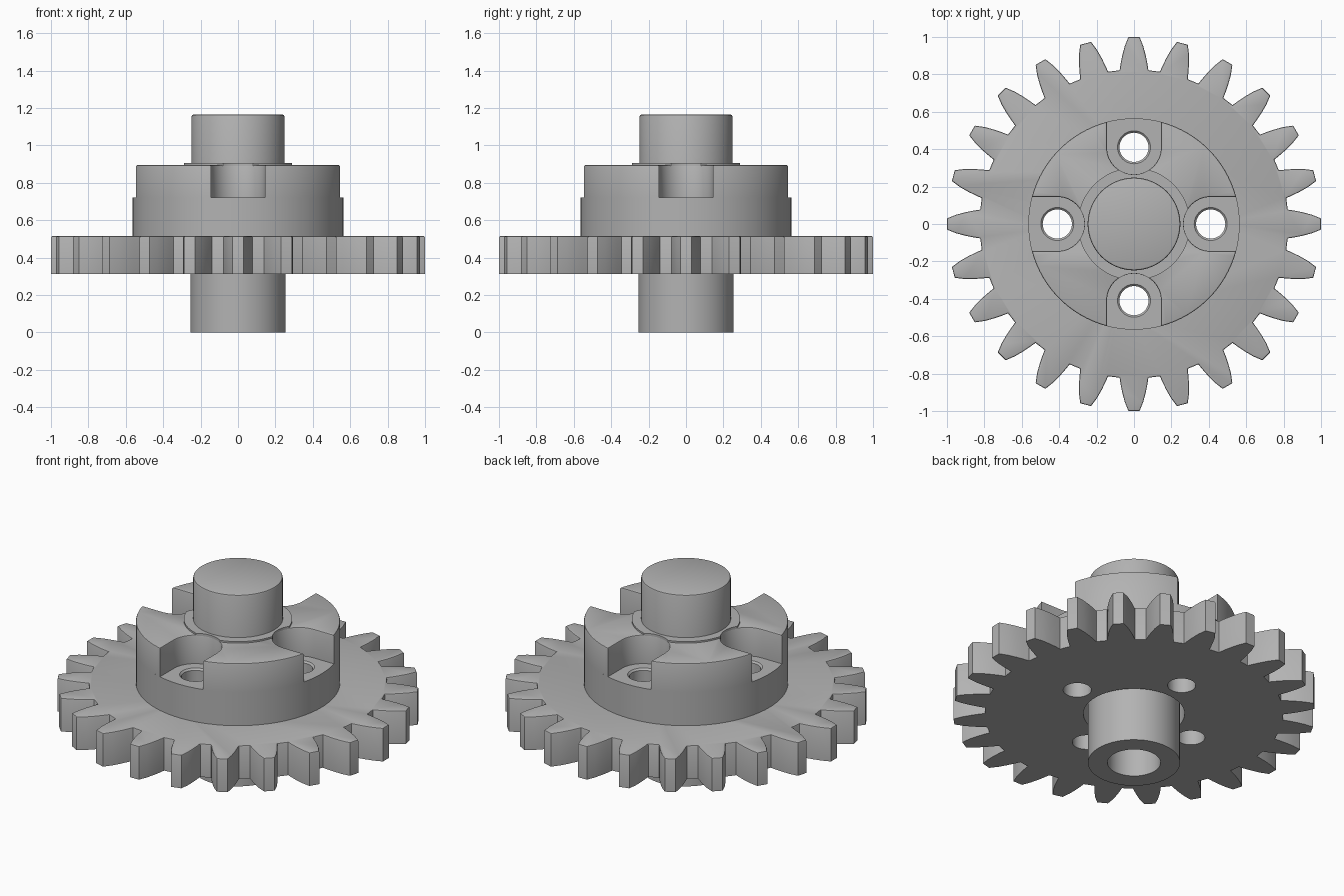
import bpy, bmesh, math
from mathutils import Vector

cube = bpy.data.objects.get("Cube")
if cube:
    bpy.data.objects.remove(cube)

grey = bpy.data.materials.new("plain grey")
grey.use_nodes = True
colour = (0.45, 0.45, 0.45, 1)
grey.diffuse_color = colour
grey.node_tree.nodes["Principled BSDF"].inputs["Base Color"].default_value = colour

SLOT_AT, SLOT_R = 0.41, 0.145


def finish(name, bm, cutter=None):
    bmesh.ops.recalc_face_normals(bm, faces=bm.faces)
    mesh = bpy.data.meshes.new(name)
    bm.to_mesh(mesh)
    bm.free()
    mesh.materials.append(grey)
    obj = bpy.data.objects.new(name, mesh)
    bpy.context.collection.objects.link(obj)
    bpy.context.view_layer.objects.active = obj
    bpy.ops.object.select_all(action="DESELECT")
    obj.select_set(True)
    if cutter:
        mod = obj.modifiers.new("holes", "BOOLEAN")
        mod.object = cutter
        mod.solver = "EXACT"
        bpy.ops.object.modifier_apply(modifier=mod.name)
    bpy.ops.object.shade_smooth_by_angle(angle=math.radians(28))
    return obj


def polar(r, a):
    return Vector((r * math.cos(a), r * math.sin(a), 0))


def prism(points, z0, z1, bevel=0.0):
    """Extrude a flat outline and round its top rim."""
    bm = bmesh.new()
    face = bm.faces.new([bm.verts.new((p.x, p.y, z0)) for p in points])
    grown = bmesh.ops.extrude_face_region(bm, geom=[face], use_keep_orig=True)["geom"]
    for v in grown:
        if isinstance(v, bmesh.types.BMVert):
            v.co.z = z1
    if bevel:
        rim = [e for e in bm.edges if all(v.co.z > z1 - 1e-5 for v in e.verts)]
        bmesh.ops.bevel(bm, geom=rim, offset=bevel, segments=2, profile=0.5, affect="EDGES")
    return bm


def lathe(bm, profile, centre=Vector(), steps=64):
    """Revolve a closed (radius, height) profile around a vertical axis."""
    verts = [bm.verts.new(centre + Vector((r, 0, z))) for r, z in profile]
    edges = [bm.edges.new(pair) for pair in zip(verts, verts[1:])]
    bmesh.ops.spin(bm, geom=verts + edges, cent=centre, axis=(0, 0, 1),
                   angle=math.tau, steps=steps, use_duplicate=False)
    bmesh.ops.remove_doubles(bm, verts=bm.verts, dist=1e-5)


def gear_outline(teeth=24):
    half = [(0.077, 0.822), (0.071, 0.86), (0.063, 0.9), (0.05, 0.95), (0.03, 1.0)]
    tooth = [(-w, r) for w, r in half] + [(w, r) for w, r in reversed(half)]
    out = []
    for k in range(teeth):
        a = -math.tau * k / teeth
        out += [Vector((x * math.cos(a) - y * math.sin(a),
                        x * math.sin(a) + y * math.cos(a), 0)) for x, y in tooth]
    return out


def slotted_outline(radius, edge, slot_start):
    """Disc outline with four round-ended slots open at the rim."""
    out = []
    for k in range(4):
        turn = k * math.pi / 2
        local = []
        for i in range(17):
            a = math.tau - slot_start + (2 * slot_start - math.tau) * i / 16
            local.append(Vector((SLOT_AT, 0, 0)) + polar(SLOT_R, a))
        local += [polar(radius, edge + (math.pi / 2 - 2 * edge) * i / 20) for i in range(21)]
        for p in local:
            q = Vector((p.x * math.cos(turn) - p.y * math.sin(turn),
                        p.x * math.sin(turn) + p.y * math.cos(turn), 0))
            if not out or (q - out[-1]).length > 1e-4:
                out.append(q)
    if (out[0] - out[-1]).length < 1e-4:
        out.pop()
    return out


# Cutter: four pin holes with a chamfered mouth, and the clearance round the axle
bm = bmesh.new()
for k in range(4):
    lathe(bm, [(0, 0.2), (0.078, 0.2), (0.078, 0.71), (0.098, 0.73), (0, 0.73)],
          polar(SLOT_AT, k * math.pi / 2), 40)
lathe(bm, [(0, 0.2), (0.28, 0.2), (0.28, 0.6), (0, 0.6)])
cutter = finish("hole_cutter", bm)
cutter.hide_render = True

# Toothed wheel and the round base of the hub
finish("gear_wheel", prism(gear_outline(), 0.312, 0.515, 0.008), cutter)
circle = [polar(0.565, math.tau * i / 96) for i in range(96)]
finish("hub_base", prism(circle, 0.515, 0.72), cutter)

# Slotted upper hub and the thin collar on top of it
edge = math.asin(SLOT_R / 0.565)
finish("slotted_hub", prism(slotted_outline(0.565, edge, math.pi / 2), 0.72, 0.895, 0.008))
collar = 0.3
edge = math.acos((collar ** 2 + SLOT_AT ** 2 - SLOT_R ** 2) / (2 * collar * SLOT_AT))
start = math.atan2(collar * math.sin(edge), collar * math.cos(edge) - SLOT_AT)
finish("collar", prism(slotted_outline(collar, edge, start), 0.89, 0.905))

# Axle, bored from below
bm = bmesh.new()
lathe(bm, [(0, 0.9), (0.147, 0.9), (0.147, 0), (0.255, 0), (0.255, 0.7),
           (0.248, 0.7), (0.248, 1.155), (0.245, 1.162), (0.238, 1.165), (0, 1.165)])
finish("axle", bm)

bpy.data.objects.remove(cutter)
